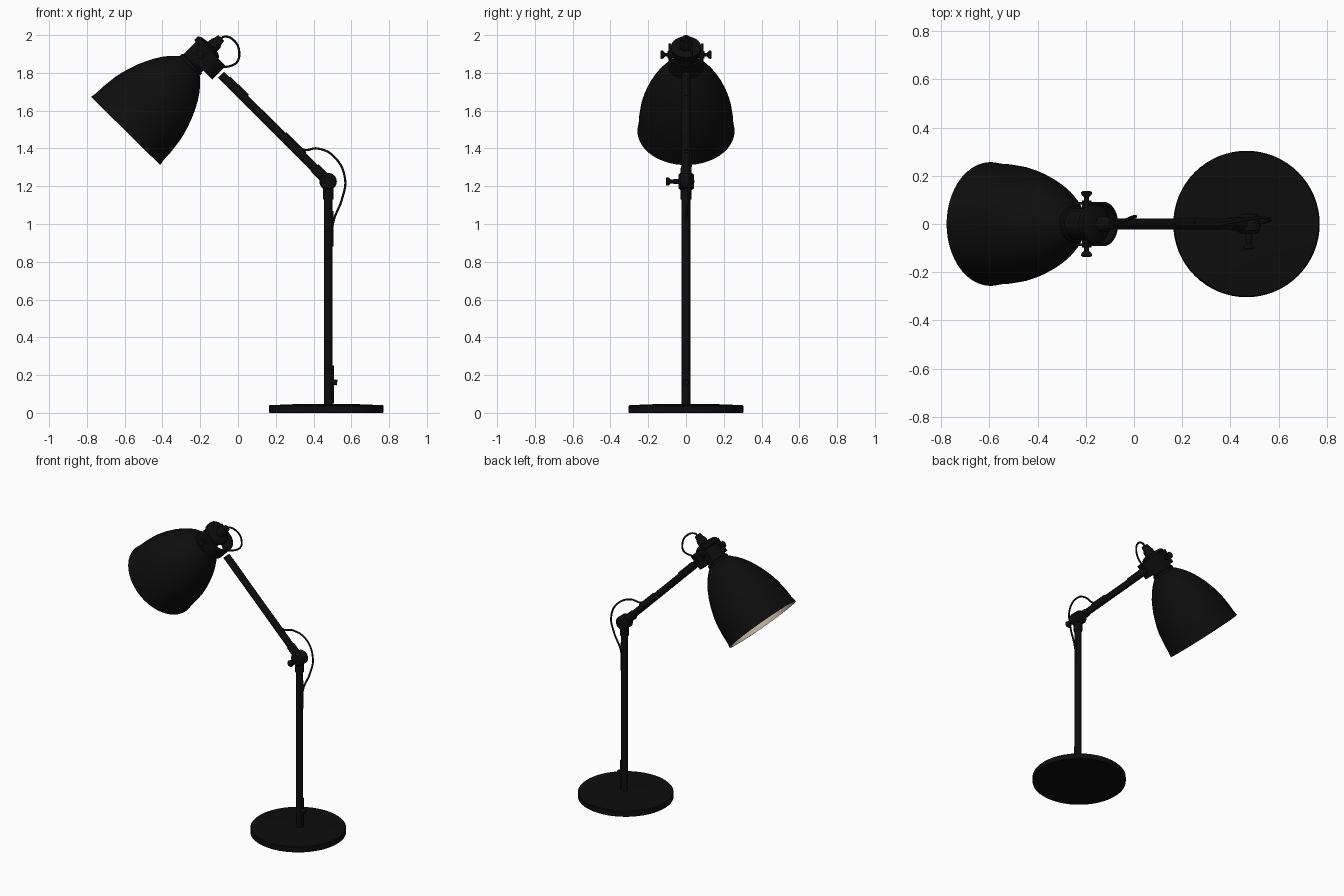
import bpy, bmesh, math
from mathutils import Vector

if "Cube" in bpy.data.objects:
    bpy.data.objects.remove(bpy.data.objects["Cube"])


def material(name, rgb):
    m = bpy.data.materials.new(name)
    m.diffuse_color = (*rgb, 1)
    m.use_nodes = True
    m.node_tree.nodes["Principled BSDF"].inputs["Base Color"].default_value = m.diffuse_color
    return m


BLACK = material("matt black", (0.004, 0.004, 0.004))
CREAM = material("cream enamel", (0.60, 0.53, 0.42))
WHITE = material("bulb white", (0.8, 0.78, 0.72))


def finish(name, bm, mats):
    bmesh.ops.remove_doubles(bm, verts=bm.verts, dist=1e-5)
    bmesh.ops.recalc_face_normals(bm, faces=bm.faces)
    me = bpy.data.meshes.new(name)
    bm.to_mesh(me)
    bm.free()
    ob = bpy.data.objects.new(name, me)
    bpy.context.collection.objects.link(ob)
    for m in mats:
        me.materials.append(m)
    bpy.ops.object.select_all(action='DESELECT')
    ob.select_set(True)
    bpy.context.view_layer.objects.active = ob
    bpy.ops.object.shade_smooth_by_angle(angle=math.radians(35))
    return ob


def lathe(name, origin, axis, profile, n=32, mats=(BLACK,), inner_from=None):
    """Revolve (distance along axis, radius) points around an axis."""
    rot = Vector(axis).to_track_quat('Z', 'Y')
    bm = bmesh.new()
    rings = []
    for t, r in profile:
        rings.append([bm.verts.new(Vector(origin) + rot @ Vector((
            r * math.cos(k * math.tau / n), r * math.sin(k * math.tau / n), t)))
            for k in range(n)])
    for i in range(len(rings) - 1):
        for k in range(n):
            j = (k + 1) % n
            f = bm.faces.new((rings[i][k], rings[i][j], rings[i + 1][j], rings[i + 1][k]))
            f.material_index = int(inner_from is not None and i >= inner_from)
    return finish(name, bm, mats)


def rod(name, p, q, r, n=24):
    p, q = Vector(p), Vector(q)
    length = (q - p).length
    return lathe(name, p, q - p, [(0, 0), (0, r), (length, r), (length, 0)], n)


def cable(name, points, r=0.006):
    cu = bpy.data.curves.new(name, 'CURVE')
    cu.dimensions = '3D'
    cu.bevel_depth, cu.bevel_resolution, cu.resolution_u = r, 3, 10
    cu.use_fill_caps = True
    s = cu.splines.new('BEZIER')
    s.bezier_points.add(len(points) - 1)
    for bp, co in zip(s.bezier_points, points):
        bp.co = co
        bp.handle_left_type = bp.handle_right_type = 'AUTO'
    cu.materials.append(BLACK)
    bpy.context.collection.objects.link(bpy.data.objects.new(name, cu))


UP = Vector((0, 0, 1))
Y = Vector((0, 1, 0))
PX = 0.477

# Base and post
lathe("base", (0.467, 0, 0), UP, [(0, 0), (0, 0.3), (0.003, 0.304), (0.036, 0.304),
                                  (0.041, 0.299), (0.048, 0.12), (0.048, 0)], 64)
rod("post", (PX, 0, 0.04), (PX, 0, 1.2), 0.023)
rod("post_collar", (PX, 0, 1.13), (PX, 0, 1.2), 0.028)

# Cable guides on the post
rod("lower_cable_guide", (0.499, 0, 0.05), (0.499, 0, 0.25), 0.009, 12)
rod("cable_outlet", (0.495, 0, 0.165), (0.525, 0, 0.16), 0.015, 12)
rod("upper_cable_guide", (0.497, 0, 0.88), (0.497, 0, 1.07), 0.009, 12)

# Elbow joint with wing knob
J = Vector((PX, 0, 1.225))
lathe("elbow_joint", J - Y * 0.04, Y, [(0, 0), (0, 0.036), (0.012, 0.046), (0.07, 0.046),
                                       (0.082, 0.036), (0.084, 0)], 32)


def wing_knob(name, start, direction):
    """Threaded stem ending in a small flared grip."""
    lathe(name, start, direction, [(0, 0), (0, 0.01), (0.022, 0.01), (0.034, 0.021),
                                   (0.044, 0.023), (0.048, 0.016), (0.048, 0)], 16)


wing_knob("elbow_knob", J - Y * 0.058, -Y)
rod("elbow_knob_stem", J - Y * 0.03, J - Y * 0.065, 0.014, 16)

# Upper arm
E = Vector((-0.09, 0, 1.79))
arm = (E - J).normalized()
off = Vector((0.70, 0, 0.71)) * 0.02
rod("arm", J, E, 0.023)
rod("arm_elbow_collar", J + arm * 0.03, J + arm * 0.10, 0.028)
rod("arm_lower_cable_guide", J + arm * 0.19 + off, J + arm * 0.34 + off, 0.009, 12)
rod("arm_upper_cable_guide", J + arm * 0.62 + off, J + arm * 0.76 + off, 0.009, 12)

# Shade frame: rim centre C, axis A
C = Vector((-0.595, 0, 1.4925))
A = Vector((0.702, 0, 0.712)).normalized()
D = Vector((A.z, 0, -A.x))

# Shade, dark outside and pale inside
outer = [(0, .257), (.03, .252), (.09, .249), (.166, .240), (.21, .230), (.25, .218),
         (.30, .200), (.34, .182), (.38, .161), (.42, .135), (.45, .110), (.475, .085),
         (.49, .066), (.495, 0)]
inner = [(max(t - 0.004, 0), max(r - 0.006, 0)) for t, r in reversed(outer)]
lathe("shade", C, A, outer + inner + outer[:1], 64, (BLACK, CREAM), len(outer))

# Bulb holder, bulb and head above the shade
lathe("bulb_holder", C, A, [(.49, 0), (.49, .04), (.38, .036), (.38, 0)])
lathe("bulb", C, A, [(.39, .022), (.34, .03), (.30, .05), (.26, .06), (.22, .05),
                     (.20, .03), (.192, 0)], 32, (WHITE,))
lathe("head", C, A, [(.48, 0), (.48, .074), (.50, .074), (.505, .067), (.595, .067),
                     (.60, .08), (.625, .08), (.637, .06), (.645, 0)], 40)

# Fork: a U-shaped band joining arm and head
P = C + A * 0.567


def u_path(w, tip):
    half = [(-0.035, w), (0.05, w)]
    half += [(0.05 + (tip - 0.05) * math.sin(a), w * math.cos(a))
             for a in (math.pi / 2 * k / 10 for k in range(1, 11))]
    return half + [(u, -y) for u, y in reversed(half[:-1])]


bm = bmesh.new()
rows = []
for out, inn in zip(u_path(0.092, 0.135), u_path(0.080, 0.123)):
    rows.append([bm.verts.new(P + D * u + Y * y + A * h) for (u, y), h in
                 ((out, -0.05), (out, 0.05), (inn, 0.05), (inn, -0.05))])
for a, b in zip(rows, rows[1:]):
    for k in range(4):
        j = (k + 1) % 4
        bm.faces.new((a[k], a[j], b[j], b[k]))
bm.faces.new(rows[0])
bm.faces.new(rows[-1])
finish("fork", bm, [BLACK])

# Head pivots and knobs on both sides
for side, label in ((1, "back"), (-1, "front")):
    rod(label + "_pivot", P + Y * side * 0.06, P + Y * side * 0.098, 0.02, 16)
    wing_knob(label + "_head_knob", P + Y * side * 0.088, Y * side)

# Cable gland and the two loose cable loops
G = Vector((-0.15, 0, 1.925))
lathe("cable_gland", G, (0.72, 0, 0.70), [(0, 0), (0, .034), (.045, .034), (.06, .026),
                                          (.085, .022), (.088, 0)], 20)
cable("head_cable", [(-0.10, 0, 1.975), (-0.07, 0.005, 1.992), (-0.02, 0.02, 1.97),
                     (0.006, 0.03, 1.915), (-0.005, 0.03, 1.858), (-0.04, 0.015, 1.837),
                     (-0.08, 0, 1.83)])
cable("elbow_cable", [(0.30, 0, 1.425), (0.35, 0, 1.393), (0.42, 0.01, 1.40),
                      (0.505, 0.025, 1.36), (0.566, 0.02, 1.245), (0.55, 0.01, 1.13),
                      (0.51, 0, 1.03), (0.497, 0, 0.97)])
